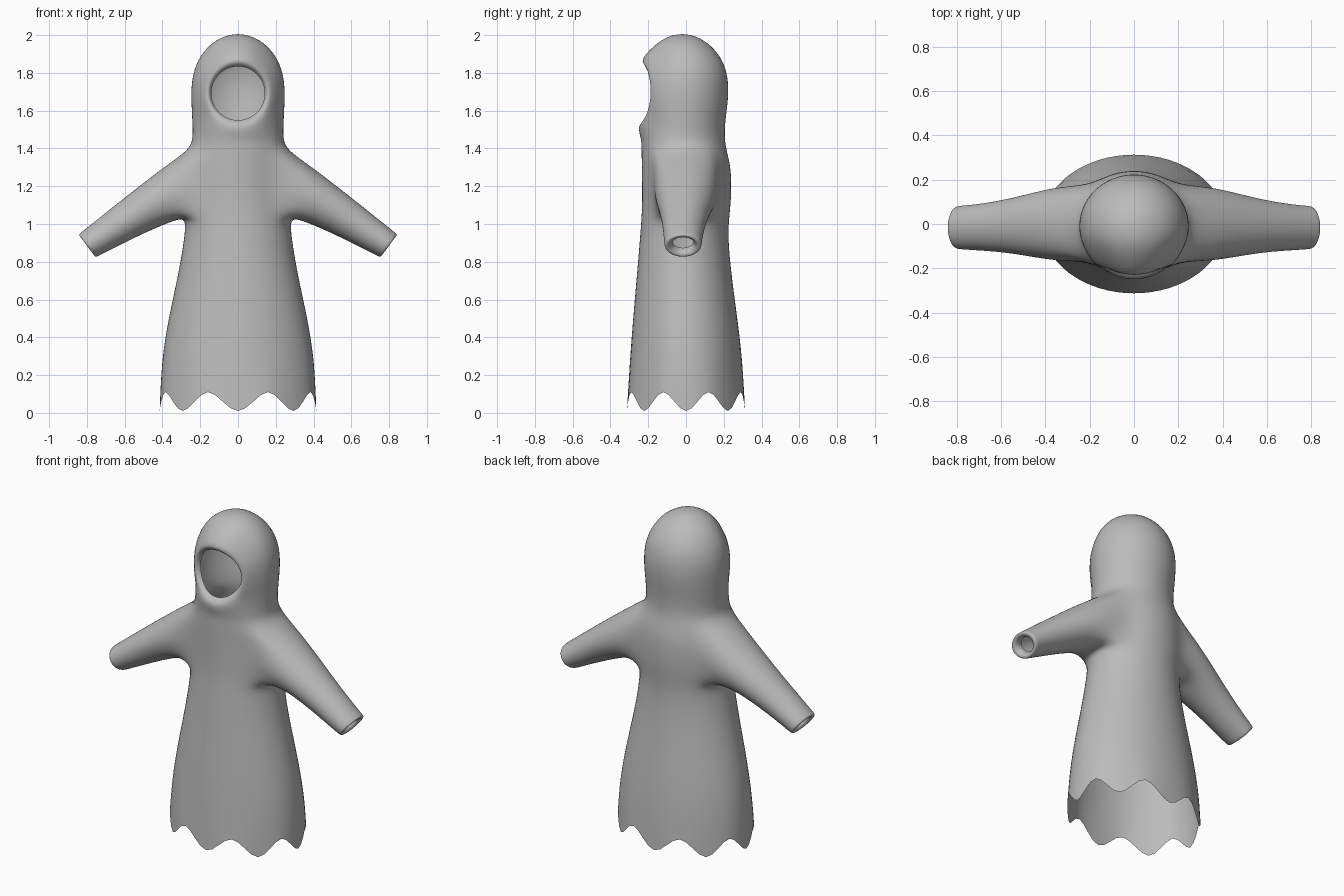
import bpy, bmesh, math

if "Cube" in bpy.data.objects:
    bpy.data.objects.remove(bpy.data.objects["Cube"])

SEG = 16                      # columns round the robe, starting at the front
STEP = 2 * math.pi / SEG
GROW = 1.025                  # offsets the shrink of the subdivision

# robe sections: height, half width, front y, back y
SECTIONS = [
    (0.06, 0.415, -0.313, 0.313), (0.28, 0.405, -0.297, 0.299),
    (0.50, 0.368, -0.28, 0.272), (0.75, 0.312, -0.258, 0.238),
    (0.93, 0.283, -0.243, 0.222), (1.03, 0.275, -0.235, 0.228),
    (1.12, 0.28, -0.232, 0.238), (1.21, 0.28, -0.232, 0.24),
    (1.30, 0.275, -0.234, 0.237), (1.39, 0.26, -0.235, 0.215),
    (1.45, 0.238, -0.236, 0.204), (1.53, 0.241, -0.238, 0.206),
    (1.61, 0.245, -0.24, 0.217), (1.69, 0.248, -0.245, 0.225),
    (1.78, 0.243, -0.243, 0.222), (1.87, 0.213, -0.222, 0.195),
    (1.95, 0.153, -0.165, 0.13), (1.995, 0.075, -0.095, 0.055),
]
# sleeve sections: centre x, centre z, half height vector x and z, half depth, centre y
SLEEVE = [
    (0.36, 1.163, 0.035, 0.137, 0.168, 0.0), (0.55, 1.045, 0.053, 0.092, 0.122, -0.008),
    (0.70, 0.948, 0.05, 0.072, 0.104, -0.015), (0.785, 0.893, 0.045, 0.062, 0.098, -0.016),
    (0.803, 0.882, 0.044, 0.060, 0.095, -0.016), (0.795, 0.887, 0.028, 0.036, 0.056, -0.016),
    (0.76, 0.91, 0.028, 0.036, 0.056, -0.016),
]
ARM_ROW, FACE_ROW = 5, 11     # first section of the sleeve and face openings
OPENINGS = [(ARM_ROW, 2), (ARM_ROW, 10), (FACE_ROW, 14)]

bm = bmesh.new()

# lofted body and hood
rows = []
for j, (z, rx, yf, yb) in enumerate(SECTIONS):
    cy, ry = (yf + yb) / 2, (yb - yf) / 2
    row = []
    for k in range(SEG):
        a = k * STEP
        # ragged hem: eight points
        dz = (0.15 if k % 2 else -0.15) if j == 0 else 0
        row.append(bm.verts.new((rx * GROW * math.sin(a),
                                 cy - ry * GROW * math.cos(a), z + dz)))
    rows.append(row)


def is_open(j, k):
    return any(r <= j < r + 4 and (k - c) % SEG < 4 for r, c in OPENINGS)


for j in range(len(rows) - 1):
    for k in range(SEG):
        if not is_open(j, k):
            n = (k + 1) % SEG
            bm.faces.new((rows[j][k], rows[j][n], rows[j + 1][n], rows[j + 1][k]))

# crown of the hood
crown = bm.verts.new((0, -0.02, 2.008))
for k in range(SEG):
    bm.faces.new((rows[-1][k], rows[-1][(k + 1) % SEG], crown))


def rim(r, c):
    """Vertices round an opening, from its lower left corner."""
    cells = ([(0, i) for i in range(4)] + [(i, 4) for i in range(4)]
             + [(4, 4 - i) for i in range(4)] + [(4 - i, 0) for i in range(4)])
    return [rows[r + j][(c + k) % SEG] for j, k in cells]


def angle(i):
    return math.radians(225) + i * STEP


def bridge(a, b):
    for i in range(16):
        n = (i + 1) % 16
        bm.faces.new((a[i], a[n], b[n], b[i]))


# sleeves with turned-in cuffs
for side, col in ((1, 2), (-1, 10)):
    loop = rim(ARM_ROW, col)
    for cx, cz, hx, hz, ry, cy in SLEEVE:
        ring = []
        for i in range(16):
            u, v = math.cos(angle(i)) * GROW, math.sin(angle(i)) * GROW
            ring.append(bm.verts.new((side * (cx + v * hx), cy + side * u * ry, cz + v * hz)))
        bridge(loop, ring)
        loop = ring

# round face opening with a raised lip turned inward
loop = rim(FACE_ROW, 14)
inner = []
for i, vert in enumerate(loop):
    u, v = math.cos(angle(i)), math.sin(angle(i))
    y = -0.262 + 0.055 * u * u + 0.01 * max(v, 0)
    vert.co = (0.165 * u, y, 1.692 + 0.175 * v)
    inner.append(bm.verts.new((0.145 * u, y + 0.045, 1.692 + 0.146 * v)))
bridge(loop, inner)

bmesh.ops.delete(bm, geom=[v for v in bm.verts if not v.link_faces], context='VERTS')
for f in bm.faces:
    f.smooth = True
mesh = bpy.data.meshes.new("hooded_robe")
bm.to_mesh(mesh)
bm.free()

robe = bpy.data.objects.new("hooded_robe", mesh)
bpy.context.collection.objects.link(robe)
cloth = bpy.data.materials.new("grey_cloth")
cloth.diffuse_color = (0.5, 0.5, 0.5, 1)
cloth.use_nodes = True
cloth.node_tree.nodes["Principled BSDF"].inputs["Base Color"].default_value = cloth.diffuse_color
mesh.materials.append(cloth)

# smooth cloth surface
smooth = robe.modifiers.new("smooth_cloth", 'SUBSURF')
smooth.levels = smooth.render_levels = 2
